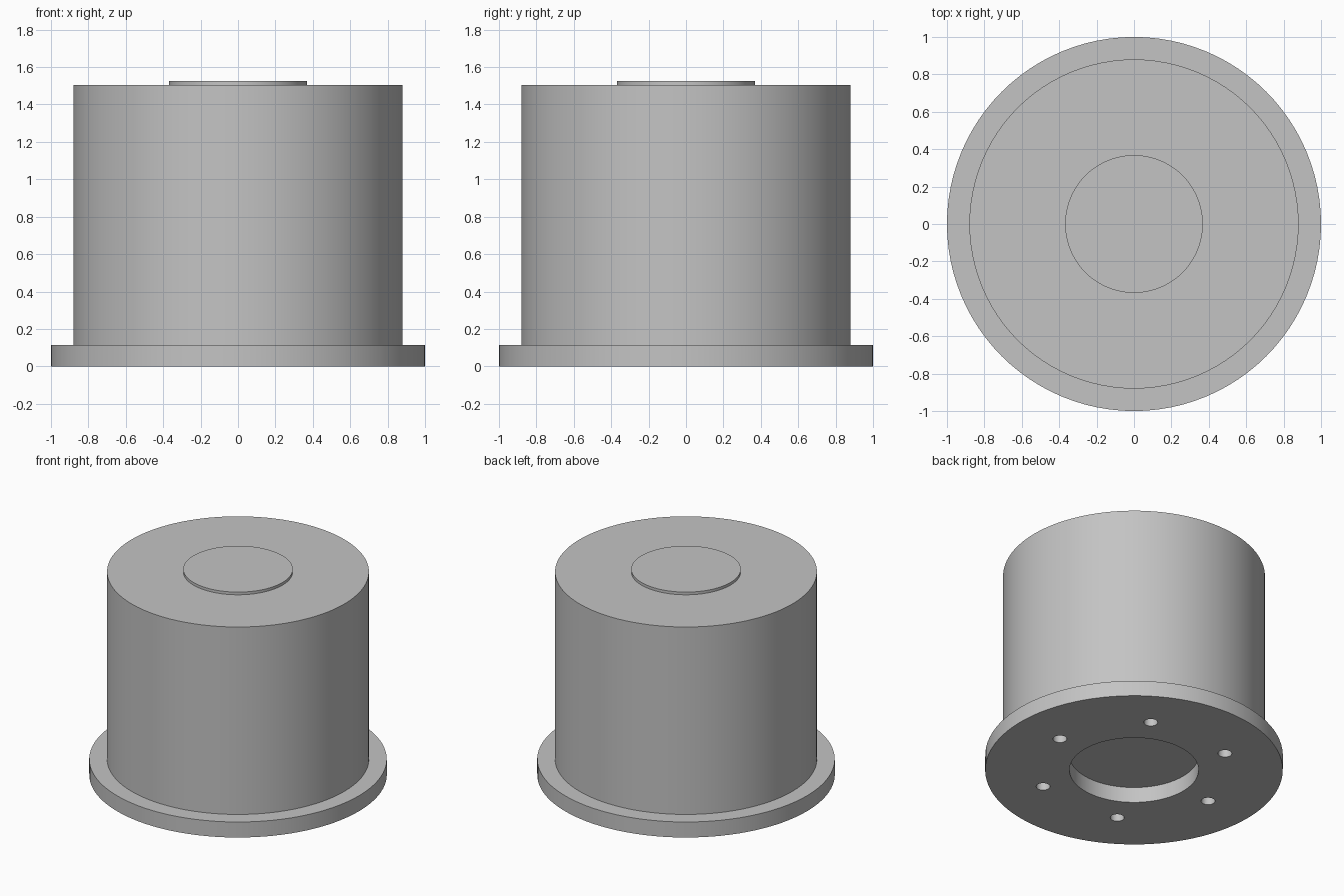
import bpy
import math

default_cube = bpy.data.objects.get("Cube")
if default_cube:
    bpy.data.objects.remove(default_cube, do_unlink=True)

# Single plain grey finish
GREY = (0.55, 0.55, 0.55, 1.0)
metal = bpy.data.materials.new("plain_grey")
metal.use_nodes = True
metal.diffuse_color = GREY
metal.node_tree.nodes["Principled BSDF"].inputs["Base Color"].default_value = GREY


def cylinder(name, radius, bottom, top, x=0.0, y=0.0, sides=96):
    bpy.ops.mesh.primitive_cylinder_add(
        vertices=sides, radius=radius, depth=top - bottom,
        location=(x, y, (bottom + top) / 2))
    obj = bpy.context.object
    obj.name = obj.data.name = name
    obj.data.materials.append(metal)
    return obj


def cut(target, cutter):
    mod = target.modifiers.new("cut", "BOOLEAN")
    mod.operation = "DIFFERENCE"
    mod.solver = "EXACT"
    mod.object = cutter
    bpy.context.view_layer.objects.active = target
    bpy.ops.object.modifier_apply(modifier=mod.name)
    bpy.data.objects.remove(cutter, do_unlink=True)


FLANGE_TOP = 0.115
BODY_TOP = 1.505

# Base flange with a central bore and a ring of six bolt holes
flange = cylinder("base_flange", 1.0, 0, FLANGE_TOP)
cut(flange, cylinder("bore_cutter", 0.434, -0.1, 0.2))
for i in range(6):
    a = math.radians(60 * i)
    cut(flange, cylinder("bolt_hole_cutter", 0.047, -0.1, 0.2,
                         0.65 * math.cos(a), 0.65 * math.sin(a), 32))

# Main drum, which closes the bore from above, and the raised top disc
drum = cylinder("drum_body", 0.88, FLANGE_TOP, BODY_TOP)
disc = cylinder("top_disc", 0.368, BODY_TOP, 1.525)

# Smooth round walls, crisp rims
for part in (flange, drum, disc):
    bpy.ops.object.select_all(action="DESELECT")
    part.select_set(True)
    bpy.context.view_layer.objects.active = part
    bpy.ops.object.shade_smooth_by_angle(angle=math.radians(30))
